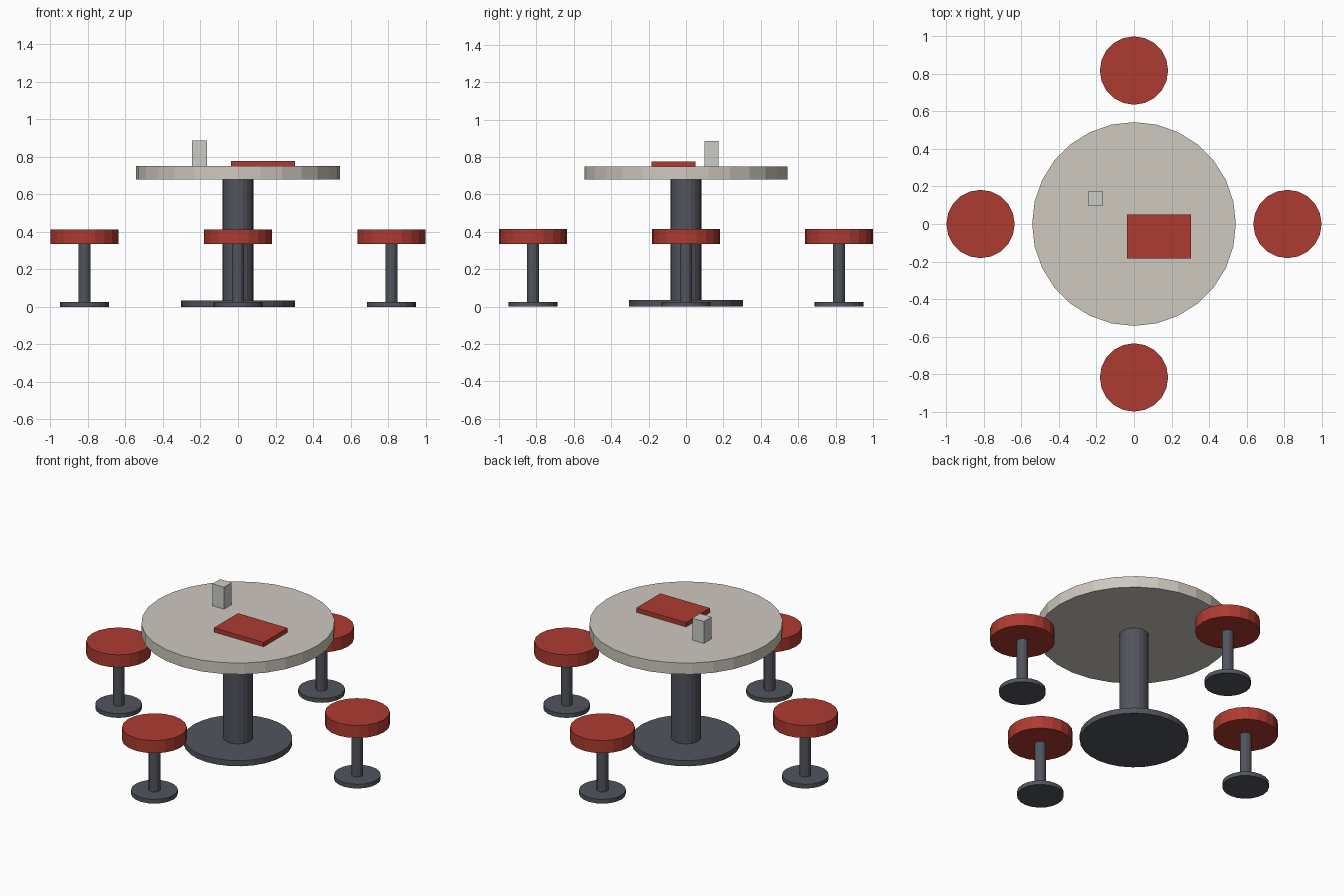
import bpy
from math import cos, sin, pi

if "Cube" in bpy.data.objects:
    bpy.data.objects.remove(bpy.data.objects["Cube"])


def material(name, rgb):
    m = bpy.data.materials.new(name)
    m.diffuse_color = (*rgb, 1)
    m.use_nodes = True
    m.node_tree.nodes["Principled BSDF"].inputs["Base Color"].default_value = m.diffuse_color
    return m


RED = material("red", (0.42, 0.043, 0.03))
DARK = material("dark_metal", (0.085, 0.09, 0.11))
CREAM = material("cream", (0.62, 0.58, 0.52))
STEEL = material("light_steel", (0.60, 0.60, 0.57))


def disc(name, x, y, z0, z1, radius, sides, mat):
    bpy.ops.mesh.primitive_cylinder_add(
        vertices=sides, radius=radius, depth=z1 - z0,
        location=(x, y, (z0 + z1) / 2))
    ob = bpy.context.object
    ob.name = name
    ob.data.materials.append(mat)


def box(name, x, y, z, mat):
    """Box from (low, high) ranges on each axis."""
    bpy.ops.mesh.primitive_cube_add(
        size=1, location=[(a + b) / 2 for a, b in (x, y, z)])
    ob = bpy.context.object
    ob.name = name
    ob.scale = [b - a for a, b in (x, y, z)]
    bpy.ops.object.transform_apply(location=False, rotation=False, scale=True)
    ob.data.materials.append(mat)


# Pedestal table
disc("table_base", 0, 0, 0, 0.035, 0.305, 28, DARK)
disc("table_post", 0, 0, 0.035, 0.68, 0.083, 20, DARK)
disc("table_top", 0, 0, 0.68, 0.75, 0.543, 28, CREAM)

# Four stools around the table
for i, side in enumerate(("right", "back", "left", "front")):
    x, y = 0.818 * cos(i * pi / 2), 0.818 * sin(i * pi / 2)
    disc(f"{side}_stool_base", x, y, 0, 0.026, 0.131, 20, DARK)
    disc(f"{side}_stool_post", x, y, 0.026, 0.336, 0.033, 12, DARK)
    disc(f"{side}_stool_seat", x, y, 0.336, 0.414, 0.182, 20, RED)

# Items on the table top
box("menu", (-0.036, 0.305), (-0.184, 0.051), (0.75, 0.777), RED)
box("napkin_holder", (-0.244, -0.164), (0.098, 0.173), (0.75, 0.886), STEEL)
